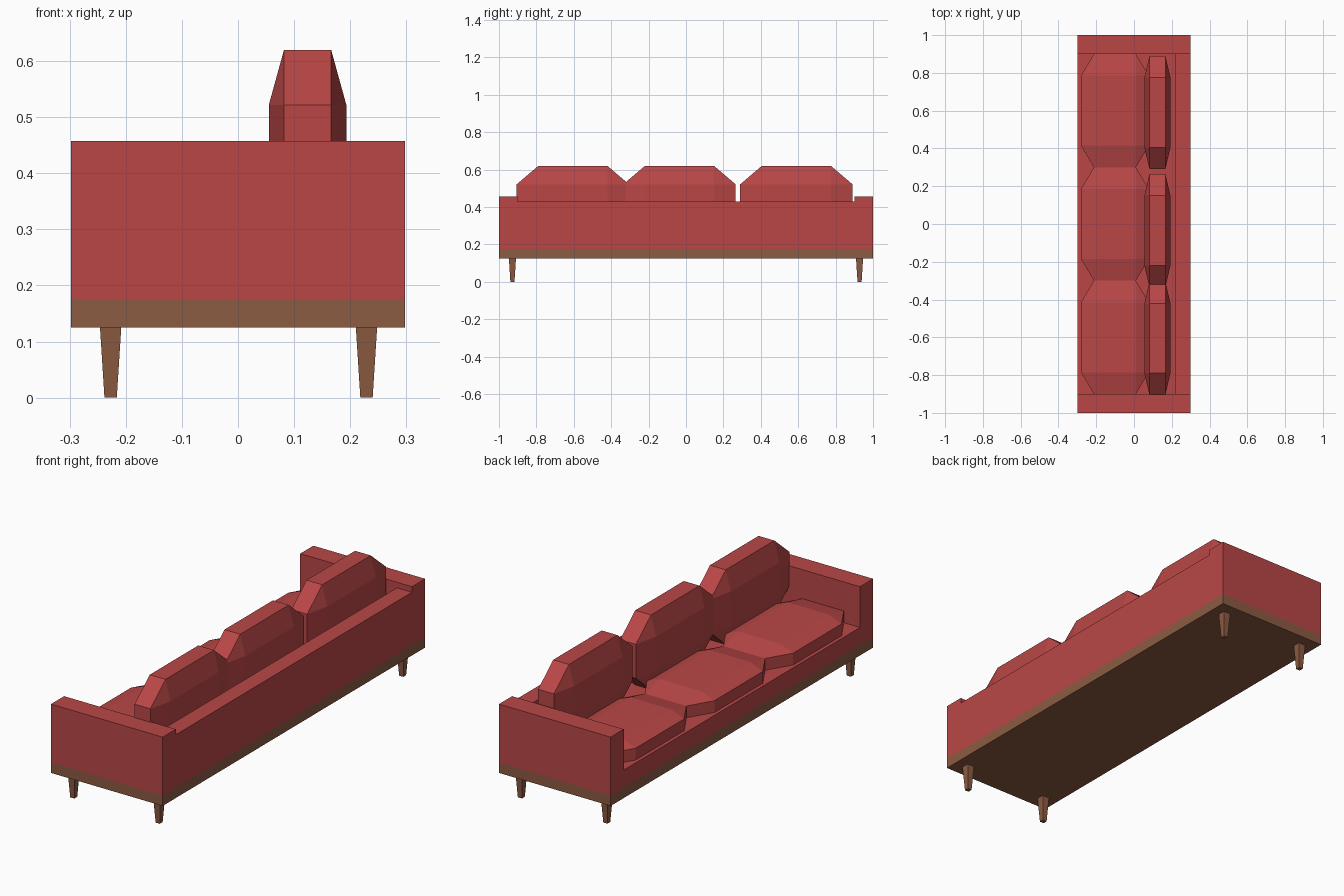
import bpy, bmesh, math
from mathutils import Vector

if "Cube" in bpy.data.objects:
    bpy.data.objects.remove(bpy.data.objects["Cube"])


def material(name, rgb):
    m = bpy.data.materials.new(name)
    m.diffuse_color = (*rgb, 1)
    m.use_nodes = True
    m.node_tree.nodes["Principled BSDF"].inputs["Base Color"].default_value = m.diffuse_color
    return m


RED = material("red_fabric", (0.49, 0.062, 0.062))
WOOD = material("brown_wood", (0.262, 0.106, 0.055))


def finish(name, bm, mat):
    bmesh.ops.recalc_face_normals(bm, faces=bm.faces)
    me = bpy.data.meshes.new(name)
    bm.to_mesh(me)
    bm.free()
    me.materials.append(mat)
    ob = bpy.data.objects.new(name, me)
    bpy.context.collection.objects.link(ob)
    return ob


def box(name, lo, hi, mat):
    bm = bmesh.new()
    bmesh.ops.create_cube(bm, size=1)
    for v in bm.verts:
        v.co = Vector([lo[i] + (v.co[i] + 0.5) * (hi[i] - lo[i]) for i in range(3)])
    return finish(name, bm, mat)


def cushion(name, center, half, inset):
    """Chamfered block: each face is pulled in by the inset on its other two axes."""
    bm = bmesh.new()
    for sx in (-1, 1):
        for sy in (-1, 1):
            for sz in (-1, 1):
                s = (sx, sy, sz)
                for axis in range(3):
                    bm.verts.new([center[i] + s[i] * (half[i] - (0 if i == axis else inset[i]))
                                  for i in range(3)])
    bmesh.ops.convex_hull(bm, input=bm.verts)
    bmesh.ops.dissolve_limit(bm, angle_limit=0.01, verts=bm.verts, edges=bm.edges)
    return finish(name, bm, RED)


# Wooden plinth and upholstered frame
box("wood_base", (-0.298, -1, 0.125), (0.298, 1, 0.175), WOOD)
box("seat_deck", (-0.298, -0.9, 0.175), (0.218, 0.9, 0.26), RED)
box("backrest", (0.218, -0.9, 0.175), (0.298, 0.9, 0.43), RED)
for side, y0, y1 in (("front", -1, -0.9), ("rear", 0.9, 1)):
    box(side + "_arm", (-0.298, y0, 0.175), (0.298, y1, 0.457), RED)

# Three seat cushions and three slightly uneven back cushions
for i, (ys, yb) in enumerate(((-0.6, -0.605), (0, -0.035), (0.6, 0.59))):
    cushion(f"seat_cushion_{i + 1}", (-0.101, ys, 0.274),
            (0.18, 0.3, 0.07), (0.069, 0.115, 0.027))
    cushion(f"back_cushion_{i + 1}", (0.124, yb, 0.44),
            (0.069, 0.3, 0.18), (0.027, 0.115, 0.098))

# Tapered square legs
for x in (-0.227, 0.229):
    for y in (-0.928, 0.928):
        bm = bmesh.new()
        bmesh.ops.create_cube(bm, size=1)
        for v in bm.verts:
            r = 0.019 if v.co.z > 0 else 0.011
            v.co = Vector((x + math.copysign(r, v.co.x), y + math.copysign(r, v.co.y),
                           0.126 if v.co.z > 0 else 0))
        finish("leg", bm, WOOD)
